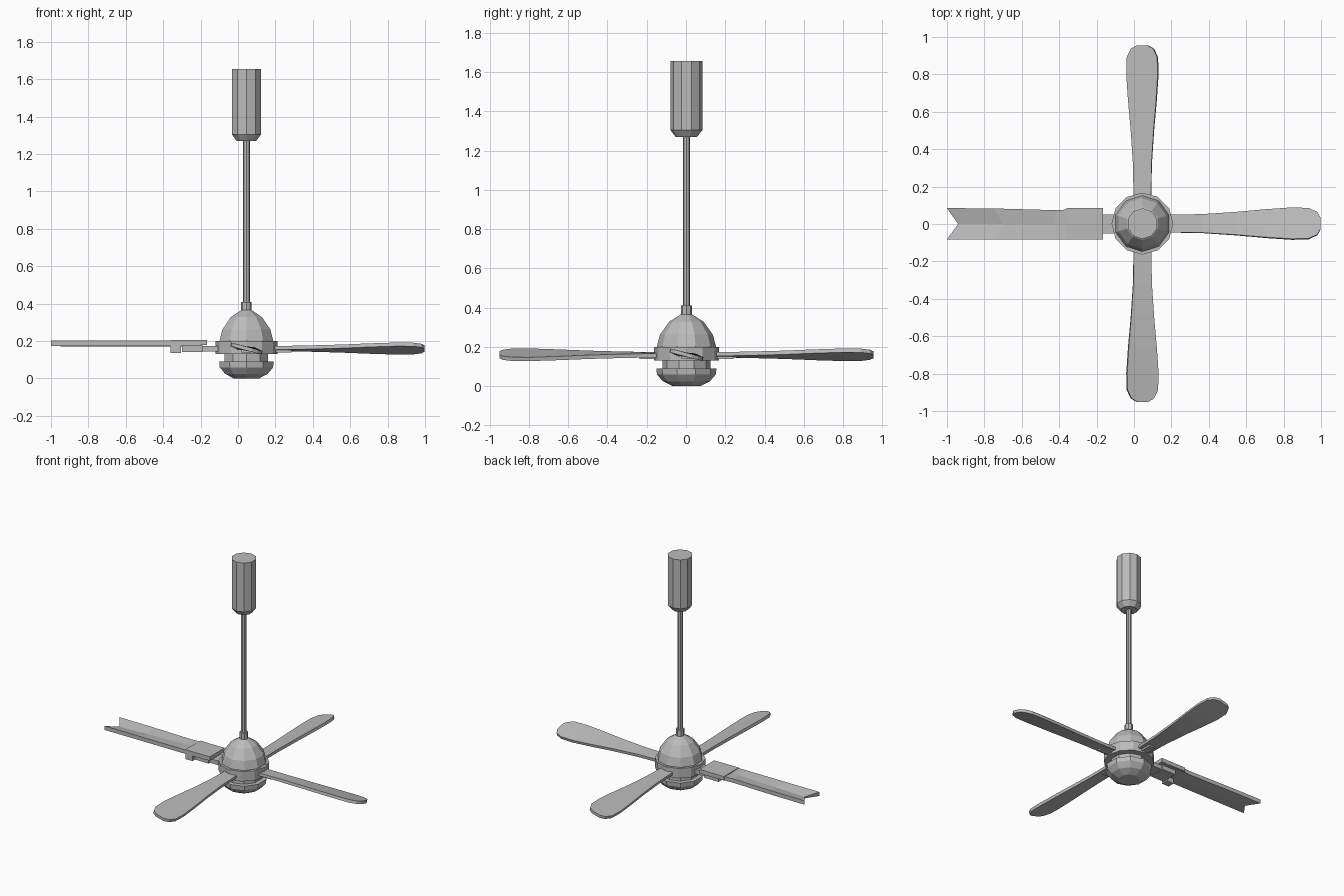
import bpy, bmesh, math
from mathutils import Matrix, Vector

if "Cube" in bpy.data.objects:
    bpy.data.objects.remove(bpy.data.objects["Cube"])

HUB = Vector((0.045, 0.002, 0))

grey = bpy.data.materials.new("painted grey")
grey.use_nodes = True
colour = (0.5, 0.5, 0.5, 1)
grey.diffuse_color = colour
grey.node_tree.nodes["Principled BSDF"].inputs["Base Color"].default_value = colour


def finish(name, bm, matrix=None):
    bmesh.ops.recalc_face_normals(bm, faces=bm.faces)
    mesh = bpy.data.meshes.new(name)
    bm.to_mesh(mesh)
    bm.free()
    mesh.materials.append(grey)
    ob = bpy.data.objects.new(name, mesh)
    bpy.context.collection.objects.link(ob)
    ob.matrix_world = matrix or Matrix.Translation(HUB)
    return ob


def loft(name, rings, matrix=None):
    """Skin a row of closed rings and cap both ends."""
    bm = bmesh.new()
    rows = [[bm.verts.new(p) for p in ring] for ring in rings]
    n = len(rows[0])
    for a, b in zip(rows, rows[1:]):
        for i in range(n):
            bm.faces.new((a[i], a[(i + 1) % n], b[(i + 1) % n], b[i]))
    bm.faces.new(rows[0])
    bm.faces.new(rows[-1])
    return finish(name, bm, matrix)


def turned(name, profile, sides):
    """Faceted solid of revolution from (radius, height) pairs."""
    def ring(r, z):
        angles = [math.pi / 2 + math.tau * i / sides for i in range(sides)]
        return [(r * math.cos(a), r * math.sin(a), z) for a in angles]
    return loft(name, [ring(r, z) for r, z in profile], None)


def box(name, low, high, matrix=None):
    (x0, y0, z0), (x1, y1, z1) = low, high
    return loft(name, [[(x0, y0, z), (x1, y0, z), (x1, y1, z), (x0, y1, z)]
                       for z in (z0, z1)], matrix)


# Ceiling canopy, rod and collar
turned("canopy", [(0.055, 1.27), (0.082, 1.305), (0.082, 1.655)], 10)
turned("down_rod", [(0.018, 0.38), (0.018, 1.28)], 8)
turned("rod_collar", [(0.028, 0.35), (0.028, 0.41)], 8)

# Motor housing
turned("motor_dome", [(0.15, 0.19), (0.15, 0.205), (0.135, 0.262),
                      (0.088, 0.328), (0.03, 0.365)], 10)
turned("motor_ring", [(0.165, 0.13), (0.165, 0.2)], 12)
turned("motor_neck", [(0.122, 0.08), (0.122, 0.135)], 10)
turned("bottom_bowl", [(0.07, 0), (0.12, 0.025), (0.15, 0.06), (0.153, 0.09)], 10)

# Three paddle blades: distance from hub and half width, twisted towards the tip
outline = [(0.14, 0.047), (0.32, 0.05), (0.5, 0.062), (0.66, 0.077),
           (0.8, 0.087), (0.89, 0.084), (0.935, 0.062), (0.953, 0.03)]


def blade_ring(r, w):
    tilt = -math.radians(4 + 11 * min(1, (r - 0.14) / 0.6))
    turn = Matrix.Rotation(tilt, 3, 'X')
    corners = [(-w, -0.01), (w, -0.01), (w, 0.01), (-w, 0.01)]
    return [Vector((r, 0, 0.16)) + turn @ Vector((0, y, z)) for y, z in corners]


for side, degrees in (("left", 0), ("back", 90), ("front", 270)):
    place = Matrix.Translation(HUB) @ Matrix.Rotation(math.radians(degrees), 4, 'Z')
    loft(side + "_blade", [blade_ring(r, w) for r, w in outline], place)
    box(side + "_blade_clip", (0.15, -0.025, 0.139), (0.24, 0.025, 0.155), place)

# Right blade: fishtailed plank with a shallow valley near its end
world = Matrix.Identity(4)
plank = [(-1.0, -0.94, 0.085, 0.183), (-0.75, -0.7, 0.083, 0.19),
         (-0.42, -0.42, 0.074, 0.199), (-0.2, -0.2, 0.085, 0.2)]
loft("right_blade", [[(xe, -0.082, 0.175), (xm, 0, 0.172), (xe, w, 0.175),
                      (xe, w, 0.203), (xm, 0, valley), (xe, -0.082, 0.203)]
                     for xe, xm, w, valley in plank], world)

# Right blade holder
box("right_holder_plate", (-0.36, -0.083, 0.178), (-0.165, 0.085, 0.206), world)
box("right_holder_block", (-0.3, -0.06, 0.142), (-0.19, 0.06, 0.18), world)
box("right_holder_foot", (-0.36, -0.08, 0.137), (-0.305, -0.03, 0.18), world)
box("right_holder_arm", (-0.21, -0.05, 0.145), (-0.08, 0.05, 0.175), world)
